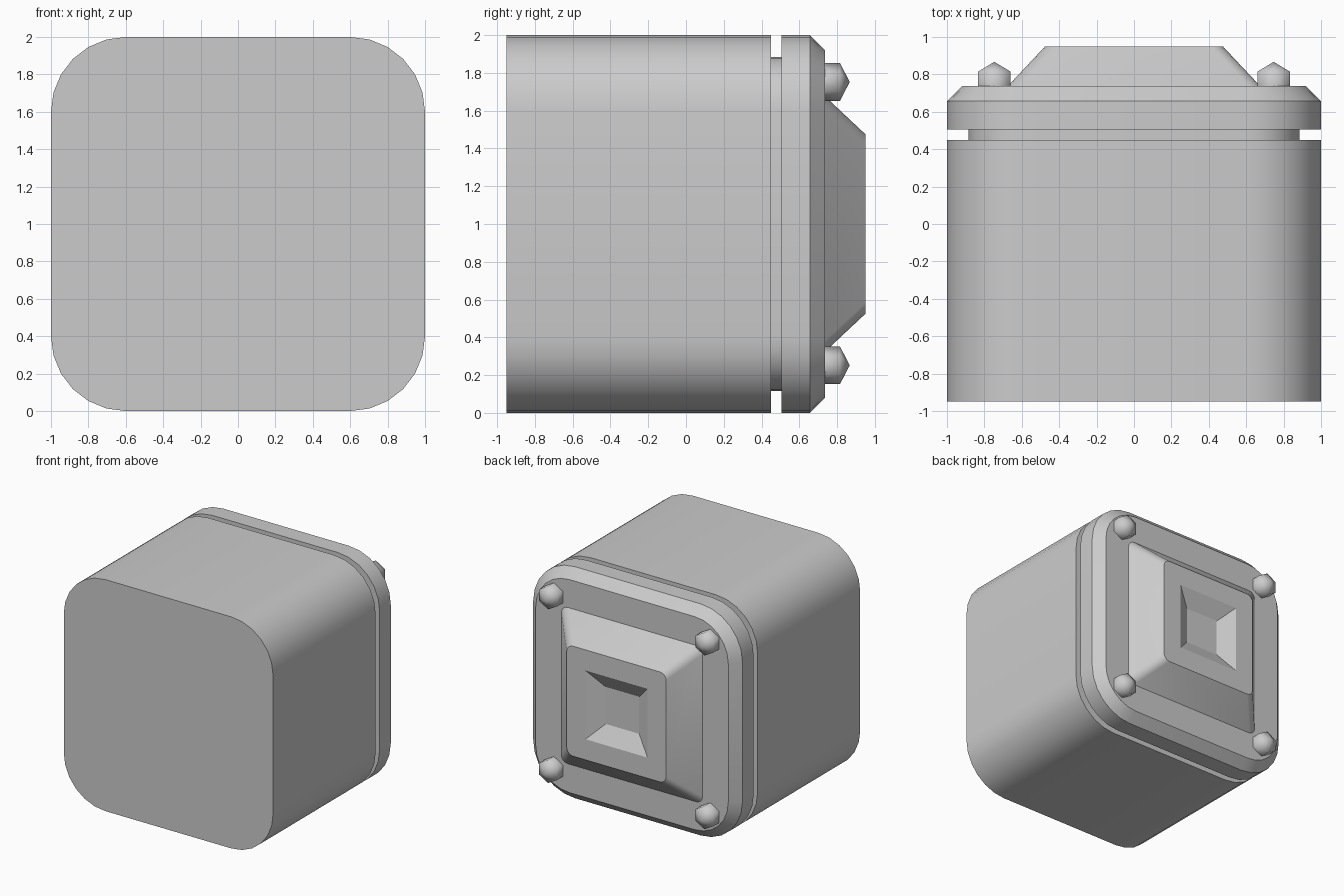
import bpy, bmesh, math

if "Cube" in bpy.data.objects:
    bpy.data.objects.remove(bpy.data.objects["Cube"])


def ring(half, radius, y, seg):
    """Rounded square in the xz plane, centred on z = 1."""
    pts = []
    for quarter, (sx, sz) in enumerate([(1, 1), (-1, 1), (-1, -1), (1, -1)]):
        for i in range(seg + 1):
            a = math.radians(90 * quarter + 90 * i / seg)
            c = half - radius
            pts.append((sx * c + radius * math.cos(a), y, 1 + sz * c + radius * math.sin(a)))
    return pts


def loft(name, rings, cap_first, cap_last, angle):
    """Bridge a list of matching rings into one skin."""
    bm = bmesh.new()
    rows = [[bm.verts.new(p) for p in r] for r in rings]
    for lo, hi in zip(rows, rows[1:]):
        n = len(lo)
        for i in range(n):
            j = (i + 1) % n
            bm.faces.new((lo[i], lo[j], hi[j], hi[i]))
    if cap_first:
        bm.faces.new(rows[0])
    if cap_last:
        bm.faces.new(rows[-1])
    bmesh.ops.remove_doubles(bm, verts=bm.verts[:], dist=1e-5)
    bmesh.ops.recalc_face_normals(bm, faces=bm.faces[:])
    # open skins: make sure the walls face outwards
    wall = max(bm.faces, key=lambda f: f.calc_center_median().z)
    if wall.normal.z < 0 and not cap_first:
        bmesh.ops.reverse_faces(bm, faces=bm.faces[:])
    me = bpy.data.meshes.new(name)
    bm.to_mesh(me)
    bm.free()
    ob = bpy.data.objects.new(name, me)
    bpy.context.collection.objects.link(ob)
    bpy.ops.object.select_all(action='DESELECT')
    ob.select_set(True)
    bpy.context.view_layer.objects.active = ob
    bpy.ops.object.shade_smooth_by_angle(angle=math.radians(angle))
    return ob


# Housing: body, groove neck and chamfered lid (half size, corner radius, y)
housing = [(1, .4, -.95), (1, .4, .45), (.885, .285, .45), (.885, .285, .505),
           (1, .4, .505), (1, .4, .657), (.92, .32, .737)]
loft("housing", [ring(*p, 6) for p in housing], True, True, 30)

# Tapered boss with a square recess in its face
boss = [(.675, .06, .737), (.475, .06, .95), (.297, 0, .95), (.16, 0, .867)]
loft("boss", [ring(*p, 4) for p in boss], False, True, 30)


# Hexagonal bolts with shallow pointed heads, one per corner
def hexagon(cx, cz, r, y):
    return [(cx + r * math.sin(math.pi * i / 3), y, cz + r * math.cos(math.pi * i / 3))
            for i in range(6)]


for x, side in ((-.747, "left"), (.747, "right")):
    for z, level in ((.252, "lower"), (1.752, "upper")):
        loft(f"bolt_{level}_{side}",
             [hexagon(x, z, r, y) for r, y in ((.1, .737), (.1, .815), (0, .867))],
             False, False, 75)
